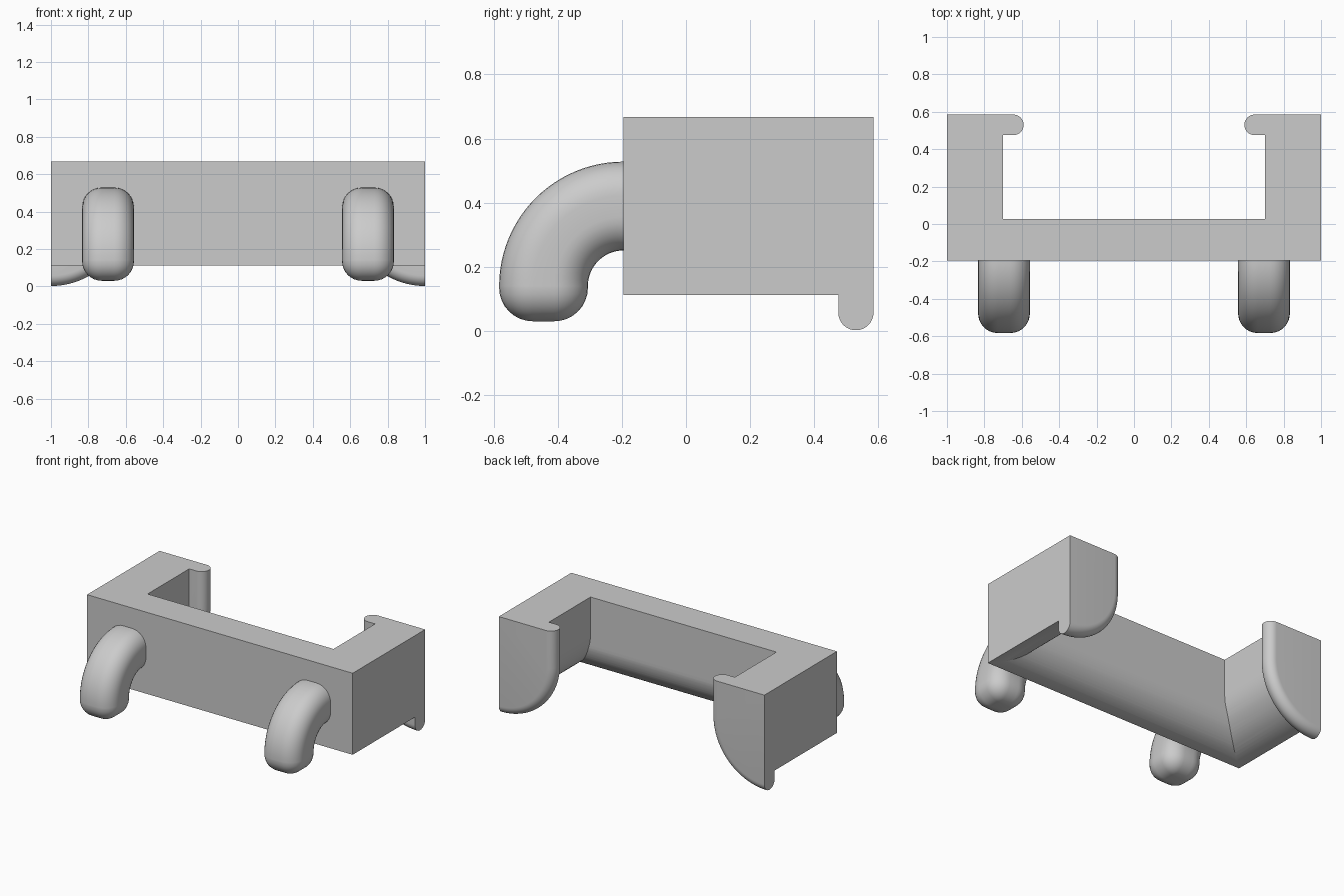
import bpy, bmesh
from math import sin, cos, pi, radians

if "Cube" in bpy.data.objects:
    bpy.data.objects.remove(bpy.data.objects["Cube"], do_unlink=True)

grey = bpy.data.materials.new("plain_grey")
grey.use_nodes = True
grey.diffuse_color = (0.6, 0.6, 0.6, 1)
grey.node_tree.nodes["Principled BSDF"].inputs["Base Color"].default_value = (0.6, 0.6, 0.6, 1)

TOP, BOTTOM = 0.667, 0.112        # body height range
FRONT, INNER, BACK = -0.195, 0.027, 0.585
WALL = 0.3                        # side wall thickness and its lower rounding
LIP = 0.11                        # lip thickness


def loft(name, rings):
    """Skin a list of equal-length rings and cap both ends."""
    bm = bmesh.new()
    rows = [[bm.verts.new(p) for p in ring] for ring in rings]
    n = len(rows[0])
    for a, b in zip(rows, rows[1:]):
        for i in range(n):
            j = (i + 1) % n
            bm.faces.new((a[i], a[j], b[j], b[i]))
    bm.faces.new(rows[0])
    bm.faces.new(rows[-1])
    bmesh.ops.remove_doubles(bm, verts=bm.verts, dist=0.0001)
    bmesh.ops.recalc_face_normals(bm, faces=bm.faces)
    mesh = bpy.data.meshes.new(name)
    bm.to_mesh(mesh)
    bm.free()
    mesh.materials.append(grey)
    obj = bpy.data.objects.new(name, mesh)
    bpy.context.collection.objects.link(obj)
    return obj


def activate(obj):
    bpy.ops.object.select_all(action='DESELECT')
    obj.select_set(True)
    bpy.context.view_layer.objects.active = obj


def quarter_profile(outer, radius, floor, steps=20):
    """Wall section: rounded from the inner face down to the outer edge."""
    pts = [(outer, TOP), (outer - radius, TOP)]
    for k in range(steps + 1):
        a = pi / 2 * k / steps
        pts.append((outer - radius * cos(a), floor + radius * (1 - sin(a))))
    return pts


def rounded_square(half, r, steps=8):
    pts = []
    for q in range(4):
        cx = (half - r) * (1 if q in (0, 3) else -1)
        cy = (half - r) * (1 if q in (0, 1) else -1)
        for k in range(steps + 1):
            a = pi / 2 * (q + k / steps)
            pts.append((cx + r * cos(a), cy + r * sin(a)))
    return pts


# Front wall, with its lower inner edge fully rounded
section = quarter_profile(-FRONT, INNER - FRONT, BOTTOM)
body = loft("bracket_body", [[(x, -u, z) for u, z in section] for x in (-1, 1)])

# Side walls and round-edged gripping lips, merged into the body
parts = []
for s in (1, -1):
    section = quarter_profile(1, WALL, BOTTOM)
    parts.append(loft("side_wall", [[(s * u, y, z) for u, z in section]
                                    for y in (FRONT, BACK - LIP / 2)]))
    rings = []
    for k in range(17):
        a = pi * (k / 16 - 0.5)
        radius = WALL + LIP / 2 + LIP / 2 * cos(a)
        floor = BOTTOM + WALL - radius
        y = BACK - LIP / 2 + LIP / 2 * sin(a)
        rings.append([(s * u, y, z) for u, z in quarter_profile(1, radius, floor, 28)])
    parts.append(loft("lip", rings))

for part in parts:
    activate(body)
    mod = body.modifiers.new("join", 'BOOLEAN')
    mod.operation, mod.solver, mod.object = 'UNION', 'EXACT', part
    bpy.ops.object.modifier_apply(modifier=mod.name)
    bpy.data.objects.remove(part, do_unlink=True)
activate(body)
bpy.ops.object.shade_smooth_by_angle(angle=radians(25))

# Downturned hooks on the front: bent rounded-square bar with a filleted tip
HALF, ROUND, BEND, PIVOT_Z = 0.1385, 0.105, 0.2495, 0.14


def hook(name, cx):
    square = rounded_square(HALF, ROUND)
    rings = [[(cx + u, FRONT + 0.01, PIVOT_Z + BEND + v) for u, v in square]]
    for k in range(25):
        a = pi / 2 * k / 24
        rings.append([(cx + u, FRONT - (BEND + v) * sin(a), PIVOT_Z + (BEND + v) * cos(a))
                      for u, v in square])
    for k in range(9):
        a = pi / 2 * k / 8
        inset = ROUND * (1 - cos(a)) * 0.999
        z = 0.03 + ROUND * (1 - sin(a))
        rings.append([(cx + u, FRONT - BEND - v, z)
                      for u, v in rounded_square(HALF - inset, ROUND - inset)])
    activate(loft(name, rings))
    bpy.ops.object.shade_smooth_by_angle(angle=radians(35))


hook("left_hook", 0.695)
hook("right_hook", -0.695)
